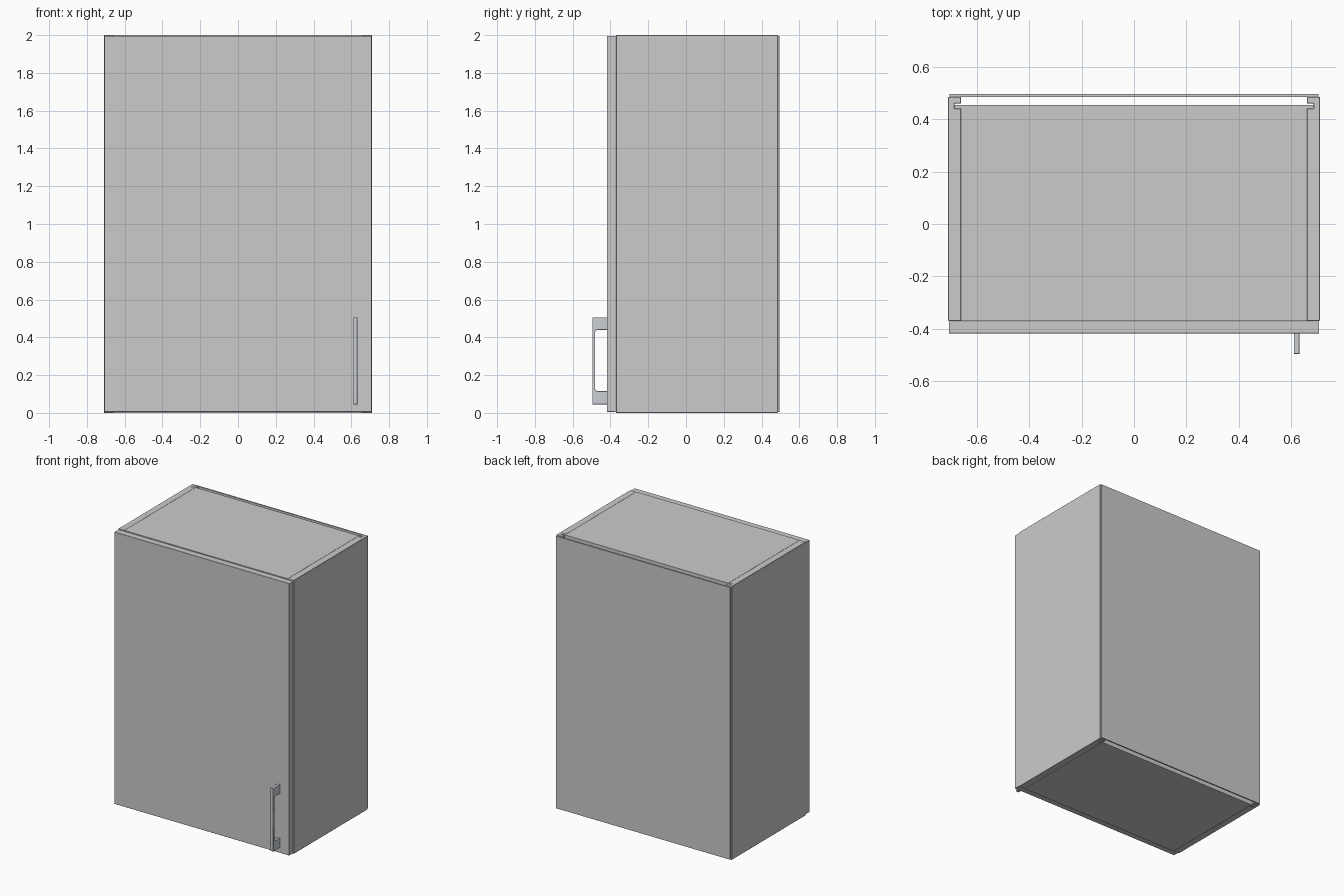
import bpy, bmesh, math
from mathutils import Vector

if "Cube" in bpy.data.objects:
    bpy.data.objects.remove(bpy.data.objects["Cube"])


def prism(name, points, offset, bevel=0.0):
    """Extrude a closed 3D outline along an offset vector."""
    bm = bmesh.new()
    face = bm.faces.new([bm.verts.new(p) for p in points])
    ext = bmesh.ops.extrude_face_region(bm, geom=[face])
    verts = [v for v in ext["geom"] if isinstance(v, bmesh.types.BMVert)]
    bmesh.ops.translate(bm, verts=verts, vec=Vector(offset))
    bmesh.ops.recalc_face_normals(bm, faces=bm.faces)
    mesh = bpy.data.meshes.new(name)
    bm.to_mesh(mesh)
    bm.free()
    obj = bpy.data.objects.new(name, mesh)
    bpy.context.collection.objects.link(obj)
    if bevel:
        mod = obj.modifiers.new("soft_edges", "BEVEL")
        mod.width, mod.segments = bevel, 1
    return obj


def box(name, x, y, z, bevel=0.0):
    outline = [(x[0], y[0], z[0]), (x[1], y[0], z[0]), (x[1], y[1], z[0]), (x[0], y[1], z[0])]
    return prism(name, outline, (0, 0, z[1] - z[0]), bevel)


W, H, T = 0.71, 2.0, 0.05          # half width, height, board thickness
FRONT, BACK = -0.37, 0.486         # carcass front and back
INNER = W - T
GROOVE = 0.685                     # depth reached by the back board groove

# Side boards, grooved on the inside for the back board
side = [(W, FRONT), (W, BACK), (INNER, BACK), (INNER, 0.461), (GROOVE, 0.461),
        (GROOVE, 0.441), (INNER, 0.441), (INNER, FRONT)]
for name, s in (("left_side", -1), ("right_side", 1)):
    prism(name, [(s * x, y, 0) for x, y in side], (0, 0, H), 0.002)

# Top, bottom and inner shelves
for name, z0 in (("bottom_board", 0.0), ("top_board", H - T)):
    box(name, (-INNER, INNER), (FRONT, 0.442), (z0, z0 + T))
for i, z0 in enumerate((0.65, 1.3)):
    box(f"shelf_{i + 1}", (-INNER, INNER), (FRONT + 0.04, 0.442), (z0, z0 + 0.04))

# Grooved back board and the outer rear panel
box("inner_back_board", (-GROOVE, GROOVE), (0.442, 0.455), (0, H))
box("rear_panel", (-0.705, 0.705), (BACK, 0.496), (0.005, H - 0.005))

# Door
box("door", (-0.707, 0.707), (-0.418, FRONT - 0.002), (0.006, H - 0.005), 0.001)

# Handle: C-shaped pull with rounded inner corners
Y_OUT, Y_IN, Y_DOOR, R = -0.496, -0.482, -0.417, 0.016
Z0, Z1, Z2, Z3 = 0.045, 0.115, 0.44, 0.505


def corner(cz, start):
    return [(Y_IN + R + R * math.cos(math.radians(start + a)),
             cz + R * math.sin(math.radians(start + a))) for a in range(0, 91, 15)]


pull = [(Y_DOOR, Z0), (Y_DOOR, Z1)]
pull += corner(Z1 + R, 180)[::-1] + corner(Z2 - R, 90)[::-1]
pull += [(Y_DOOR, Z2), (Y_DOOR, Z3), (Y_OUT, Z3), (Y_OUT, Z0)]
handle = prism("handle", [(0.611, y, z) for y, z in pull], (0.021, 0, 0), 0.001)
metal = bpy.data.materials.new("handle_metal")
metal.diffuse_color = (0.6, 0.63, 0.67, 1)
metal.use_nodes = True
metal.node_tree.nodes["Principled BSDF"].inputs["Base Color"].default_value = metal.diffuse_color
handle.data.materials.append(metal)
bpy.ops.object.select_all(action="DESELECT")
handle.select_set(True)
bpy.context.view_layer.objects.active = handle
bpy.ops.object.shade_smooth_by_angle()
